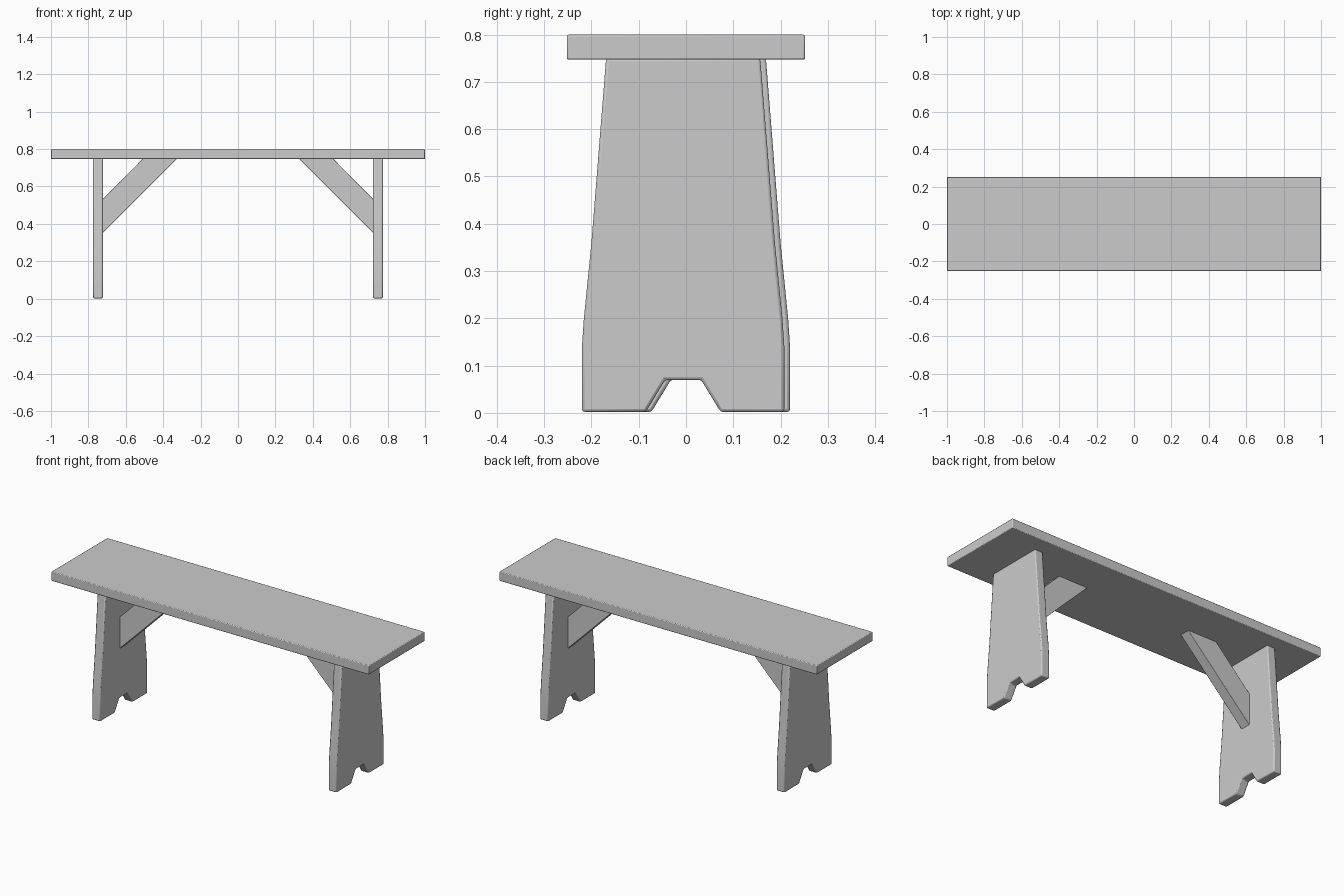
import bpy, bmesh

if "Cube" in bpy.data.objects:
    bpy.data.objects.remove(bpy.data.objects["Cube"])


def extrude_profile(name, points, axis, start, end, bevel):
    """Extrude a closed 2D profile along 'x' (points are y, z) or 'y' (points are x, z)."""
    def place(p, d):
        return (d, p[0], p[1]) if axis == 'x' else (p[0], d, p[1])
    bm = bmesh.new()
    face = bm.faces.new([bm.verts.new(place(p, start)) for p in points])
    ext = bmesh.ops.extrude_face_region(bm, geom=[face])
    moved = [g for g in ext['geom'] if isinstance(g, bmesh.types.BMVert)]
    shift = end - start
    bmesh.ops.translate(bm, verts=moved,
                        vec=(shift, 0, 0) if axis == 'x' else (0, shift, 0))
    bmesh.ops.recalc_face_normals(bm, faces=bm.faces)
    mesh = bpy.data.meshes.new(name)
    bm.to_mesh(mesh)
    bm.free()
    obj = bpy.data.objects.new(name, mesh)
    bpy.context.collection.objects.link(obj)
    mod = obj.modifiers.new("soft_edges", 'BEVEL')
    mod.width = bevel
    mod.segments = 2
    mod.limit_method = 'ANGLE'
    mod.angle_limit = 0.4
    bpy.ops.object.select_all(action='DESELECT')
    obj.select_set(True)
    bpy.context.view_layer.objects.active = obj
    bpy.ops.object.shade_smooth_by_angle(angle=0.5)
    return obj


# Seat plank
extrude_profile("seat", [(-1, 0.747), (1, 0.747), (1, 0.8), (-1, 0.8)],
                'y', -0.252, 0.252, 0.004)

# Half outline of a leg board: foot notch, straight foot, tapering side
half = [(0.038, 0.07), (0.079, 0.002), (0.214, 0.002), (0.214, 0.14),
        (0.210, 0.20), (0.194, 0.36), (0.163, 0.75)]

for side, label in ((-1, "left"), (1, "right")):
    # Leg board, the two sit very slightly out of line with each other
    offset = -0.006 * side
    outline = half + [(-y, z) for y, z in reversed(half)]
    extrude_profile(label + "_leg", [(y + offset, z) for y, z in outline],
                    'x', side * 0.723, side * 0.774, 0.006)

    # Diagonal brace between leg and seat
    brace = [(0.728, 0.347), (0.728, 0.527), (0.508, 0.75), (0.325, 0.75)]
    extrude_profile(label + "_brace", [(side * x, z) for x, z in brace],
                    'y', -0.03, 0.03, 0.002)
